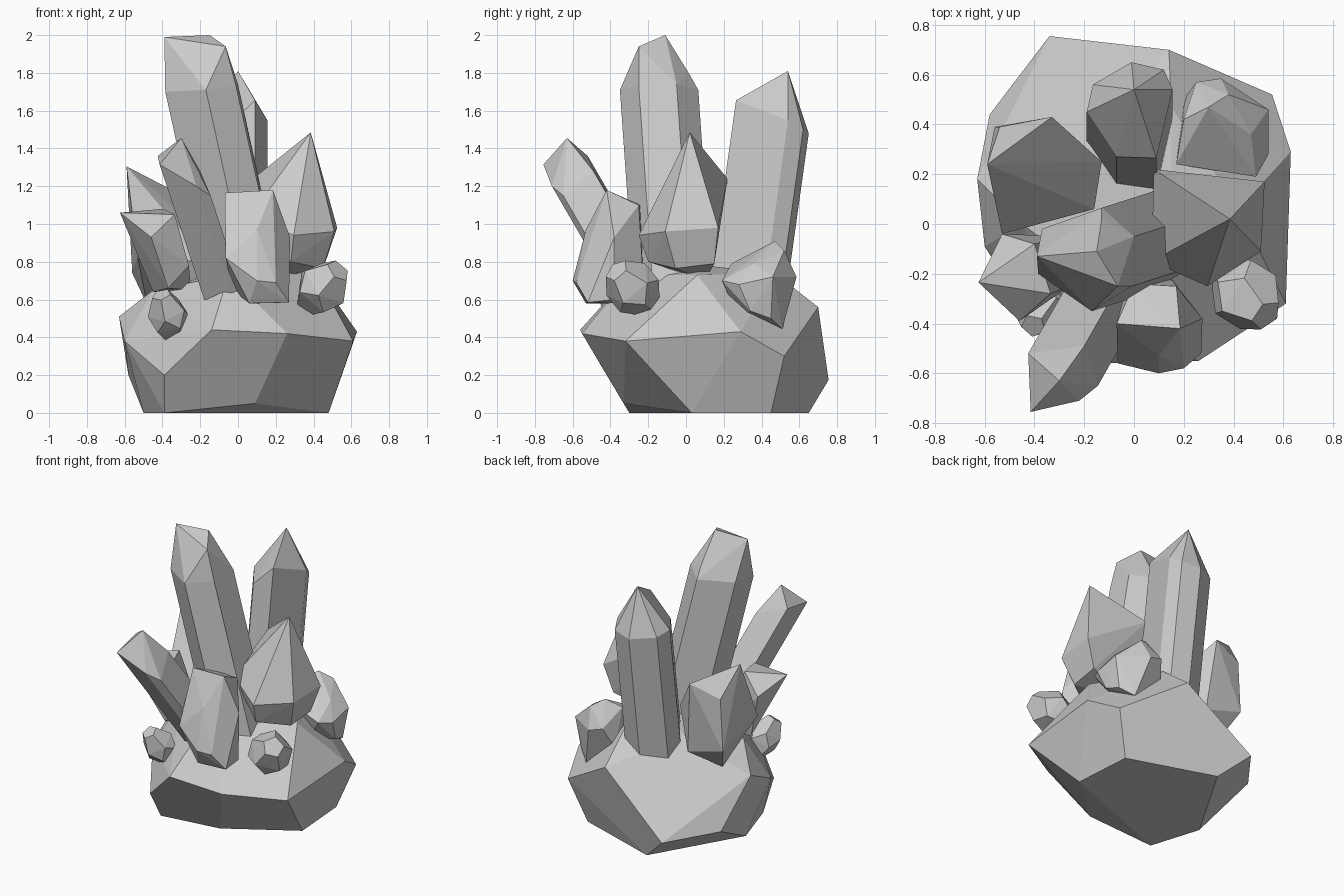
import bpy, bmesh, math
from mathutils import Vector


def hull(name, pts):
    """Flat-faced convex stone through the given corner points."""
    bm = bmesh.new()
    for p in pts:
        bm.verts.new(p)
    res = bmesh.ops.convex_hull(bm, input=bm.verts[:])
    junk = {g for k in ("geom_interior", "geom_unused") for g in res[k]
            if isinstance(g, bmesh.types.BMVert)}
    bmesh.ops.delete(bm, geom=list(junk), context='VERTS')
    bmesh.ops.dissolve_limit(bm, angle_limit=math.radians(3), verts=bm.verts[:], edges=bm.edges[:])
    bmesh.ops.recalc_face_normals(bm, faces=bm.faces[:])
    me = bpy.data.meshes.new(name)
    bm.to_mesh(me)
    bm.free()
    ob = bpy.data.objects.new(name, me)
    bpy.context.collection.objects.link(ob)
    return ob


def prism(name, shoulder, tips, slide):
    """Long crystal: the shoulder ring is swept along its lean down to one foot level."""
    slide = Vector(slide)
    foot = []
    for p in shoulder:
        p = Vector(p)
        foot.append(p + slide * ((p.z - 0.6) / -slide.z))
    return hull(name, list(shoulder) + list(tips) + foot)


def nodule(name, centre, axis, r, depth):
    """Small rounded stone: five-sided rings along an axis pointing out of the rock."""
    axis = Vector(axis).normalized()
    q = axis.to_track_quat('Z', 'Y')
    pts = []
    for k, (scale, d) in enumerate([(0.5, 1), (1, 0.25), (1, -0.3), (0.55, -1)]):
        for i in range(5):
            a = math.tau * (i + 0.5 * (k > 1)) / 5
            pts.append(Vector(centre) + q @ Vector((math.cos(a) * r * scale,
                                                    math.sin(a) * r * scale, d * depth)))
    return hull(name, pts)


# Rock base
hull("rock_base", [
    (.48, .03, 0), (.45, .45, 0), (-.15, .65, 0), (-.5, .05, 0), (-.39, -.3, 0), (.09, -.33, .05),
    (.61, -.32, .38), (.63, .29, .43), (.555, .52, .3), (.14, .7, .56), (-.34, .755, .175),
    (-.58, .44, .2), (-.63, .18, .51), (-.6, -.09, .38), (-.39, -.42, .2), (-.14, -.56, .44),
    (.26, -.55, .42), (-.05, -.3, .73), (.15, .1, .78), (.15, .47, .74), (-.2, .3, .72),
    (.42, .06, .73), (-.45, 0, .65)])

# Tall leaning crystal
prism("tall_crystal",
      [(-.385, -.2, 1.7), (-.17, -.35, 1.71), (-.01, -.25, 1.73), (.0, -.05, 1.74),
       (-.13, .065, 1.71), (-.37, -.02, 1.72)],
      [(-.39, -.13, 1.99), (-.15, -.11, 2.0), (-.065, -.25, 1.94), (-.13, .02, 1.79)],
      (.22, .07, -1))

# Upright crystal at the back
prism("back_crystal",
      [(-.07, .27, 1.5), (.09, .265, 1.655), (.155, .54, 1.55), (.12, .62, 1.5),
       (-.01, .65, 1.48), (-.165, .56, 1.5), (-.19, .45, 1.52)],
      [(0, .54, 1.81)],
      (0, -.14, -1))

# Front crystal leaning outwards
prism("outward_crystal",
      [(-.425, -.52, 1.36), (-.415, -.755, 1.315), (-.22, -.71, 1.2),
       (-.145, -.65, 1.15), (-.2, -.49, 1.28)],
      [(-.3, -.63, 1.455)],
      (.33, .58, -1))

# Pointed crystal on the right
hull("right_crystal", [
    (.385, .02, 1.485), (.525, .17, .98), (.51, -.11, .96), (.295, -.25, .94), (.08, .22, 1.24),
    (.07, -.15, 1.05), (.46, .15, .79), (.45, -.055, .765), (.28, -.2, .8), (.1, .1, .7)])

# Blunt crystal on the left towards the back
hull("left_crystal", [
    (-.59, .24, 1.305), (-.33, .43, 1.17), (-.56, .39, .74), (-.54, .39, 1.1), (-.53, -.04, .82),
    (-.48, .28, .57), (-.28, .38, .66), (-.13, .25, .9), (-.16, .06, .8), (-.3, .1, .6)])

# Star-like crystal on the left towards the front
hull("left_front_crystal", [
    (-.625, -.235, 1.06), (-.46, -.39, .93), (-.335, -.28, 1.05), (-.4, -.08, 1.08),
    (-.53, -.04, .95), (-.26, -.25, .78), (-.37, -.28, .66), (-.45, -.08, .64), (-.25, -.05, .65)])

# Stubby crystal in front
hull("front_crystal", [
    (-.07, -.4, 1.165), (.185, -.42, 1.18), (.17, -.25, 1.1), (0, -.24, 1.1), (.275, -.38, .93),
    (.1, -.53, .97), (-.065, -.56, .82), (.1, -.6, .7), (.2, -.58, .69), (.27, -.52, .585),
    (.06, -.53, .58), (.15, -.22, .58), (-.03, -.25, .65), (.27, -.38, .6)])

# Stone at the right rear
hull("rear_stone", [
    (.3, .47, .91), (.38, .52, .86), (.25, .57, .75), (.35, .585, .72), (.54, .46, .72),
    (.54, .28, .68), (.49, .19, .7), (.17, .24, .79), (.5, .45, .5), (.42, .51, .445),
    (.52, .34, .54), (.35, .28, .5), (.2, .5, .6), (.2, .42, .86), (.47, .36, .79)])

# Small stones at the front
nodule("small_stone_right", (.45, -.285, .665), (.55, -.55, .6), .14, .145)
nodule("small_stone_left", (-.37, -.34, .515), (-.25, -.5, .8), .105, .135)
